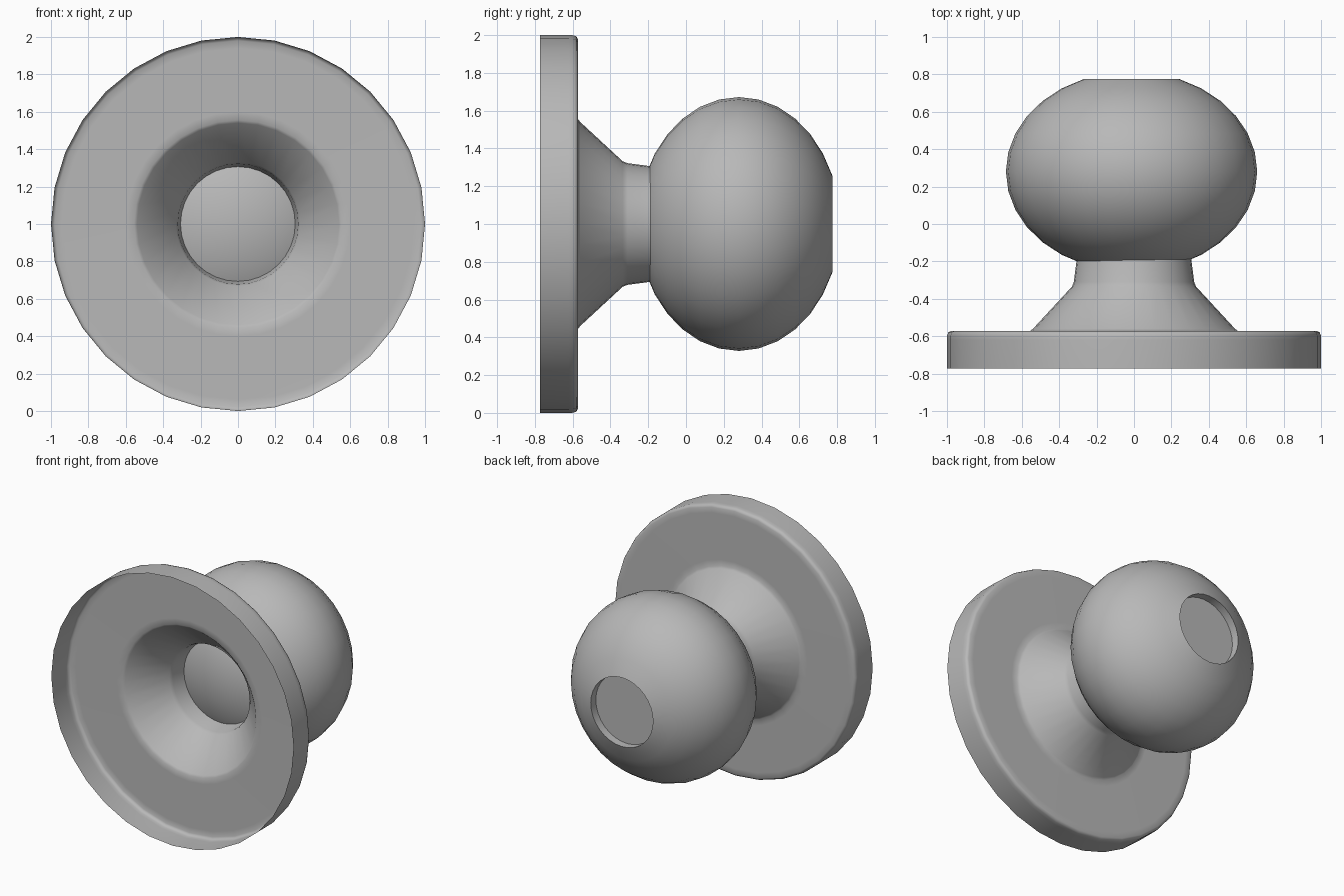
import bpy, bmesh
from math import sin, cos, pi, radians

if "Cube" in bpy.data.objects:
    bpy.data.objects.remove(bpy.data.objects["Cube"])

SEG = 32

# dark grey metal
metal = bpy.data.materials.new("dark_grey")
metal.diffuse_color = (0.48, 0.48, 0.48, 1)
metal.use_nodes = True
metal.node_tree.nodes["Principled BSDF"].inputs["Base Color"].default_value = metal.diffuse_color

def lathe(name, profile, x0=0.0):
    """Revolve (radius, y) points about the y axis at z = 1."""
    bm = bmesh.new()
    rings = []
    for r, y in profile:
        if r == 0:
            rings.append([bm.verts.new((x0, y, 1))] * SEG)
        else:
            rings.append([bm.verts.new((x0 + r * cos(2 * pi * i / SEG), y,
                                        1 + r * sin(2 * pi * i / SEG)))
                          for i in range(SEG)])
    for a, b in zip(rings, rings[1:]):
        for i in range(SEG):
            j = (i + 1) % SEG
            bm.faces.new(list(dict.fromkeys((a[i], b[i], b[j], a[j]))))
    bmesh.ops.recalc_face_normals(bm, faces=bm.faces)
    me = bpy.data.meshes.new(name)
    bm.to_mesh(me)
    bm.free()
    me.materials.append(metal)
    ob = bpy.data.objects.new(name, me)
    bpy.context.collection.objects.link(ob)
    bpy.ops.object.select_all(action='DESELECT')
    ob.select_set(True)
    bpy.context.view_layer.objects.active = ob
    bpy.ops.object.shade_smooth_by_angle(angle=radians(50))
    return ob

# hollow wall plate with conical collar and neck, open at the front;
# built from the neck outwards
plate = lathe("wall_plate_and_neck", [
    (0.30, -0.16), (0.305, -0.18), (0.322, -0.31), (0.332, -0.335),
    (0.54, -0.56), (0.555, -0.571), (0.60, -0.572), (0.94, -0.572),
    (0.98, -0.573), (0.993, -0.58), (0.999, -0.595), (1.0, -0.62),
    (1.0, -0.773)])
# an open shell: make sure its outside faces the knob side
if max(plate.data.polygons, key=lambda p: abs(p.normal.y)).normal.y < 0:
    plate.data.flip_normals()

# flattened ball with a shallow round recess in its end
RINGS, R, RY, CY = 16, 0.672, 0.535, 0.28
ball = []
for k in range(RINGS - 1):
    a = pi * k / RINGS
    ball.append((R * sin(a) if k else 0, CY - RY * cos(a)))
rim_r, rim_y = ball[-1]
ball += [(rim_r, rim_y - 0.06), (0, rim_y - 0.06)]
lathe("knob", ball, -0.013)
